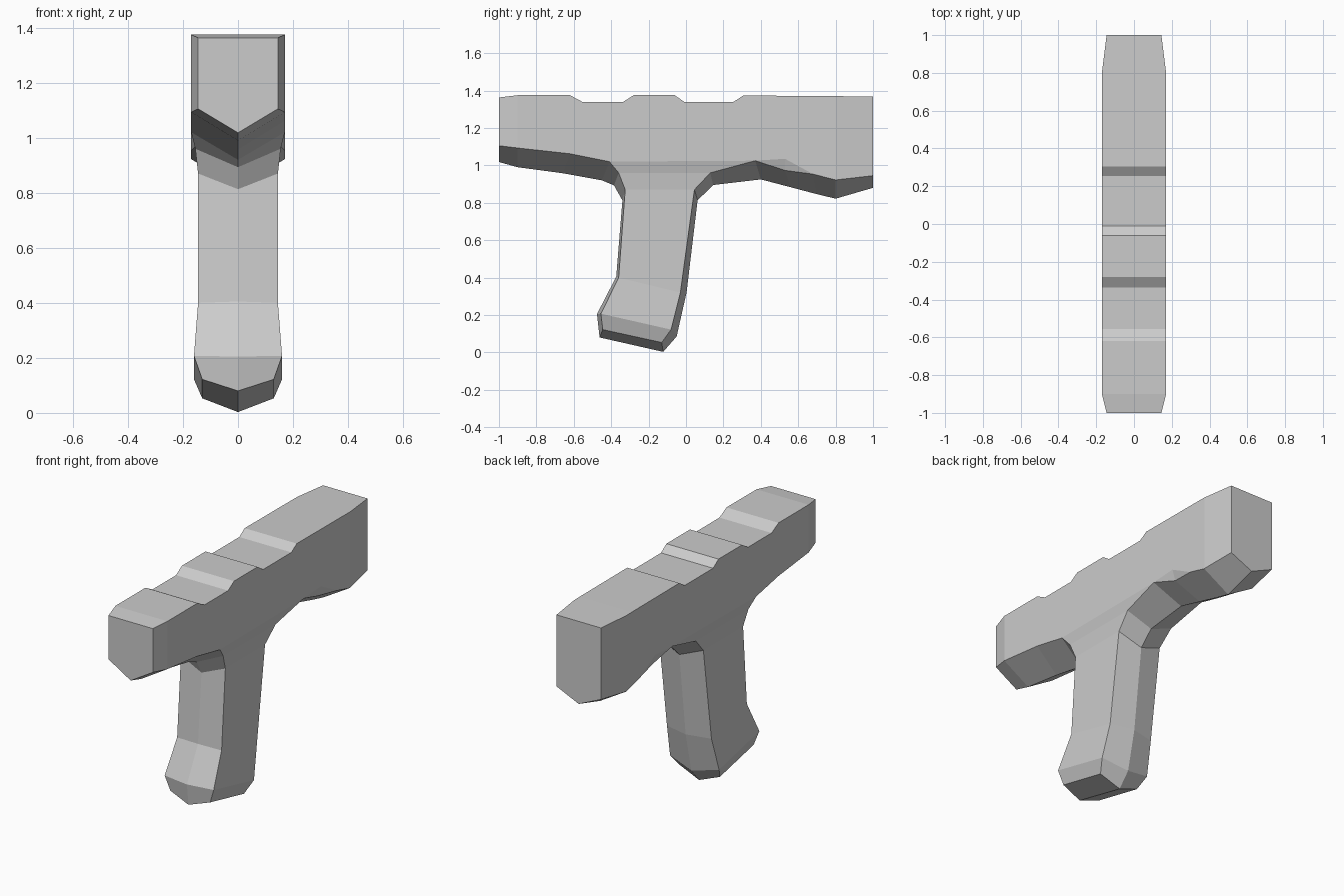
import bpy, bmesh

if "Cube" in bpy.data.objects:
    bpy.data.objects.remove(bpy.data.objects["Cube"])

bm = bmesh.new()


def face(*pts):
    """Add a face and its mirror image; points on x = 0 stay shared."""
    for s in (1, -1):
        vs = [bm.verts.new((s * x, y, z)) for x, y, z in pts]
        bm.faces.new(vs if s > 0 else vs[::-1])


def lerp(table, y):
    for (a, va), (b, vb) in zip(table, table[1:]):
        if a <= y <= b:
            return va + (vb - va) * (y - a) / (b - a)


# Underside outline: side edge (y, z), half width, centre ridge (y, z)
front = [(-1, 1.105, .145, -1, 1.018), (-.9, 1.093, .17, -.9, .99),
         (-.62, 1.062, .17, -.66, .958), (-.41, 1.02, .17, -.45, .92)]
grip_front = [(-.36, .96, .155, -.385, .893), (-.325, .87, .145, -.34, .813),
              (-.36, .40, .145, -.373, .405), (-.455, .207, .16, -.476, .205),
              (-.445, .122, .13, -.462, .08)]
grip_back = [(-.13, .053, .13, -.122, .003), (-.08, .122, .16, -.05, .085),
             (-.03, .32, .145, .003, .32), (.045, .87, .145, .062, .813),
             (.13, .96, .155, .145, .895)]
rear = [(.37, 1.025, .17, .40, .925), (.53, .973, .15, .56, .883),
        (.68, .953, .17, .70, .846), (.80, .922, .17, .80, .822),
        (1, .945, .145, 1, .88)]


def edge(p):
    return (p[2], p[0], p[1])


def ridge(p):
    return (0, p[3], p[4])


# Bevelled underside strip running along the body and around the grip
belt = front + grip_front + grip_back + rear
for a, b in zip(belt, belt[1:]):
    face(edge(a), ridge(a), ridge(b), edge(b))

# Grip side panels
left = front[-1:] + grip_front
right = (grip_back + rear[:1])[::-1]
for i in range(len(left) - 1):
    face(edge(left[i]), edge(left[i + 1]), edge(right[i + 1]), edge(right[i]))

# Upper body: side walls and notched top
top = [(-1, 1.363), (-.9, 1.375), (-.62, 1.375), (-.555, 1.34), (-.335, 1.34),
       (-.28, 1.375), (-.06, 1.375), (-.01, 1.34), (.255, 1.34), (.305, 1.373),
       (.75, 1.371), (1, 1.367)]
notch = (.17, .53, 1.035)
low = [(p[0], p[1]) for p in front + rear if p[0] != .53]
low = sorted(low + [(notch[1], notch[2])])
width = [(-1, .145), (-.9, .17), (.8, .17), (1, .145)]
stations = sorted({y for y, _ in top + low})
for a, b in zip(stations, stations[1:]):
    (wa, ta, la), (wb, tb, lb) = [[lerp(t, y) for t in (width, top, low)] for y in (a, b)]
    face((wa, a, la), (wb, b, lb), (wb, b, tb), (wa, a, ta))
    face((wa, a, ta), (wb, b, tb), (0, b, tb), (0, a, ta))

# Small facets behind the grip
face(edge(rear[0]), edge(rear[1]), notch)
face(edge(rear[1]), edge(rear[2]), notch)

# End caps
for p in (front[0], rear[-1]):
    t = lerp(top, p[0])
    face(edge(p), (p[2], p[0], t), (0, p[0], t), ridge(p))

bmesh.ops.remove_doubles(bm, verts=bm.verts, dist=0.0005)
bmesh.ops.dissolve_limit(bm, angle_limit=0.002, verts=bm.verts, edges=bm.edges)
bmesh.ops.recalc_face_normals(bm, faces=bm.faces)
mesh = bpy.data.meshes.new("body_with_grip")
bm.to_mesh(mesh)
bm.free()
obj = bpy.data.objects.new("body_with_grip", mesh)
bpy.context.collection.objects.link(obj)
